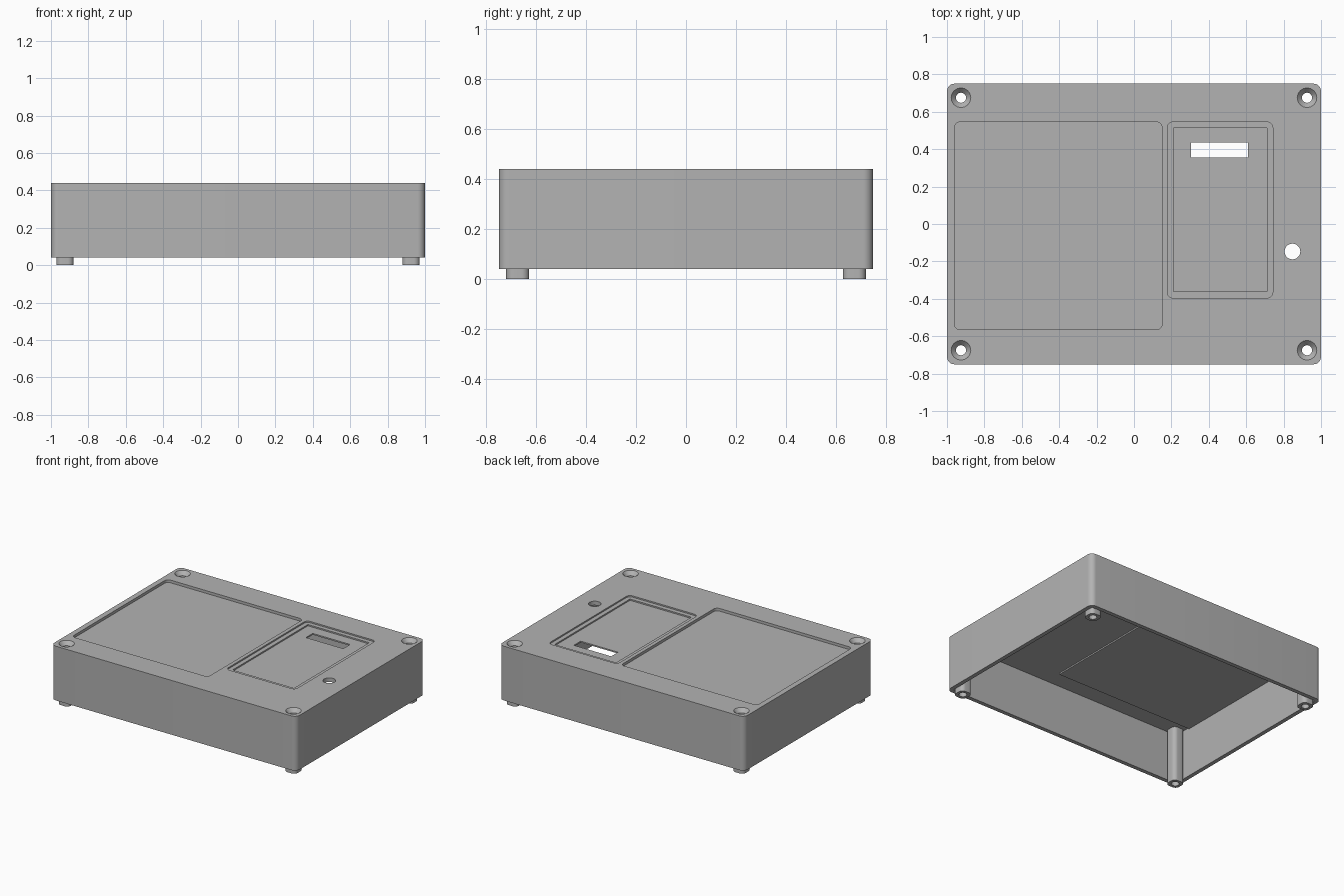
import bpy, bmesh, math

cube = bpy.data.objects.get("Cube")
if cube:
    bpy.data.objects.remove(cube, do_unlink=True)

# Single plain plastic colour
grey = bpy.data.materials.new("grey plastic")
grey.use_nodes = True
COLOUR = (0.45, 0.45, 0.45, 1)
grey.diffuse_color = COLOUR
grey.node_tree.nodes["Principled BSDF"].inputs["Base Color"].default_value = COLOUR


def make_object(name, bm):
    bmesh.ops.recalc_face_normals(bm, faces=bm.faces)
    mesh = bpy.data.meshes.new(name)
    bm.to_mesh(mesh)
    bm.free()
    mesh.materials.append(grey)
    obj = bpy.data.objects.new(name, mesh)
    bpy.context.collection.objects.link(obj)
    return obj


def rounded_block(name, x0, x1, y0, y1, z0, z1, radius=0.0):
    """Box with rounded vertical corners."""
    points = []
    steps = 8 if radius else 0
    corners = ((x1 - radius, y1 - radius), (x0 + radius, y1 - radius),
               (x0 + radius, y0 + radius), (x1 - radius, y0 + radius))
    for quarter, (cx, cy) in enumerate(corners):
        for i in range(steps + 1):
            a = math.pi / 2 * (quarter + i / max(steps, 1))
            points.append((cx + radius * math.cos(a), cy + radius * math.sin(a), z0))
    bm = bmesh.new()
    base = bm.faces.new([bm.verts.new(p) for p in points])
    top = bmesh.ops.extrude_face_region(bm, geom=[base])["geom"]
    for v in top:
        if isinstance(v, bmesh.types.BMVert):
            v.co.z = z1
    return make_object(name, bm)


def round_pin(name, x, y, z0, z1, r0, r1):
    """Cylinder or cone standing on z0."""
    bm = bmesh.new()
    bmesh.ops.create_cone(bm, cap_ends=True, segments=32, radius1=r0, radius2=r1, depth=z1 - z0)
    bmesh.ops.translate(bm, vec=(x, y, (z0 + z1) / 2), verts=bm.verts)
    return make_object(name, bm)


def combine(target, tool, operation="DIFFERENCE"):
    mod = target.modifiers.new("combine", "BOOLEAN")
    mod.operation, mod.object, mod.solver = operation, tool, "EXACT"
    bpy.context.view_layer.objects.active = target
    bpy.ops.object.modifier_apply(modifier=mod.name)
    bpy.data.objects.remove(tool, do_unlink=True)


BOTTOM, TOP, CEILING = 0.04, 0.44, 0.41
WALL = 0.03

# Open-bottomed shell
case = rounded_block("enclosure", -1, 1, -0.75, 0.75, BOTTOM, TOP, 0.04)
combine(case, rounded_block("cavity", -1 + WALL, 1 - WALL, -0.75 + WALL, 0.75 - WALL,
                            -0.1, CEILING, 0.01))

# Thickened backing behind the large panel
combine(case, rounded_block("panel_backing", -0.98, 0.16, -0.585, 0.565, 0.4, 0.42), "UNION")

# Corner posts that protrude as feet
screws = [(sx * 0.925, sy * 0.675) for sx in (-1, 1) for sy in (-1, 1)]
for x, y in screws:
    combine(case, rounded_block("post", x - 0.046, x + 0.046, y - 0.046, y + 0.046,
                                0, 0.425, 0.03), "UNION")

# Shallow panel recesses, the small one stepped
combine(case, rounded_block("large_recess", -0.96, 0.15, -0.565, 0.545, 0.42, 0.5, 0.03))
combine(case, rounded_block("small_recess", 0.178, 0.742, -0.395, 0.545, 0.43, 0.5, 0.03))
combine(case, rounded_block("inner_recess", 0.21, 0.71, -0.362, 0.514, 0.42, 0.5))

# Connector slot and indicator hole
combine(case, rounded_block("slot", 0.305, 0.61, 0.355, 0.435, 0.3, 0.5))
combine(case, round_pin("indicator_hole", 0.847, -0.147, 0.3, 0.5, 0.042, 0.042))

# Countersunk screw holes
for x, y in screws:
    combine(case, round_pin("screw_hole", x, y, -0.1, 0.5, 0.027, 0.027))
    combine(case, round_pin("countersink", x, y, 0.41, 0.443, 0.025, 0.055))

# Smooth the rounded corners and holes
bpy.ops.object.select_all(action="DESELECT")
case.select_set(True)
bpy.context.view_layer.objects.active = case
bpy.ops.object.shade_smooth_by_angle(angle=math.radians(30))
